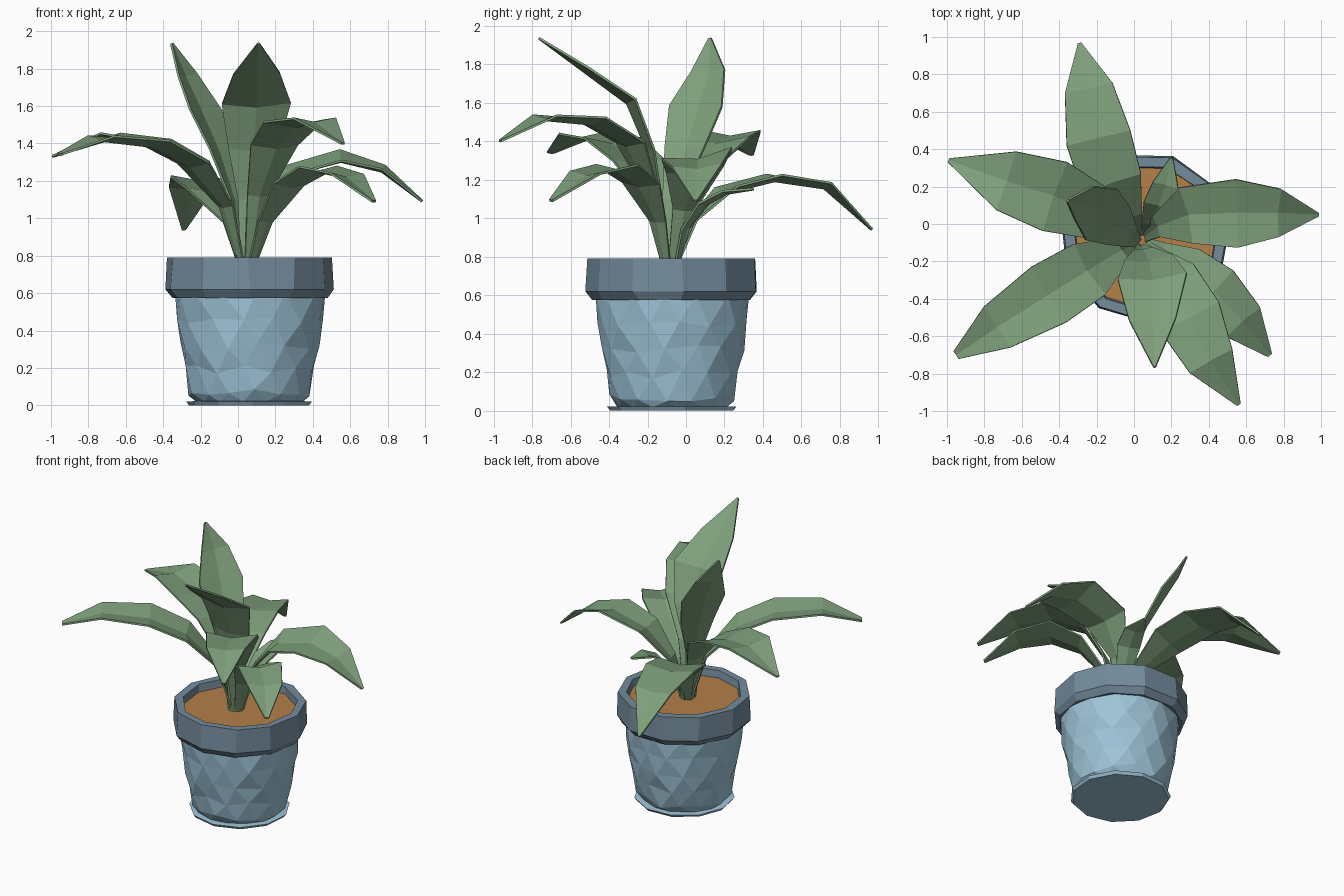
import bpy, bmesh, math, random
from mathutils import Vector, Matrix

if "Cube" in bpy.data.objects:
    bpy.data.objects.remove(bpy.data.objects["Cube"])

random.seed(4)
CX, CY = 0.062, -0.07  # pot axis


def material(name, rgb):
    m = bpy.data.materials.new(name)
    m.diffuse_color = (*rgb, 1)
    m.use_nodes = True
    m.node_tree.nodes["Principled BSDF"].inputs["Base Color"].default_value = m.diffuse_color
    return m


GREEN = material("leaf green", (0.21, 0.35, 0.20))
BLUE = material("pale blue glaze", (0.345, 0.555, 0.69))
SLATE = material("slate blue rim", (0.175, 0.26, 0.335))
SOIL = material("brown soil", (0.46, 0.215, 0.065))


def finish(name, bm, mat):
    bmesh.ops.recalc_face_normals(bm, faces=bm.faces)
    me = bpy.data.meshes.new(name)
    bm.to_mesh(me)
    bm.free()
    ob = bpy.data.objects.new(name, me)
    bpy.context.collection.objects.link(ob)
    me.materials.append(mat)
    return ob


def lathe(name, profile, sides, mat, turn=0.0, jitter=0.0, closed=False, caps=True, tri=False):
    """Revolve (radius, z) points into a faceted ring stack."""
    bm = bmesh.new()
    rings = []
    for k, (r, z) in enumerate(profile):
        inner = 0 < k < len(profile) - 1
        ring = []
        for i in range(sides):
            stagger = 0.5 * (k % 2) if tri else 0
            a = turn + math.tau * (i + stagger + random.uniform(-1, 1) * jitter * 20) / sides
            rr = r + random.uniform(-jitter, jitter)
            dz = random.uniform(-jitter, jitter) * 4 if inner and tri else 0
            ring.append(bm.verts.new((CX + rr * math.cos(a), CY + rr * math.sin(a), z + dz)))
        rings.append(ring)
    n = len(rings)
    for k in range(n if closed else n - 1):
        a, b = rings[k], rings[(k + 1) % n]
        for i in range(sides):
            j = (i + 1) % sides
            if not tri:
                bm.faces.new((a[i], a[j], b[j], b[i]))
            elif k % 2 == 0:
                bm.faces.new((a[i], a[j], b[i]))
                bm.faces.new((a[j], b[j], b[i]))
            else:
                bm.faces.new((a[i], a[j], b[j]))
                bm.faces.new((a[i], b[j], b[i]))
    if caps and not closed:
        bm.faces.new(rings[0])
        bm.faces.new(rings[-1])
    return finish(name, bm, mat)


# Pot: saucer, hand-faceted body, collar and soil
lathe("saucer", [(0.325, 0.0), (0.34, 0.02), (0.30, 0.022)], 11, BLUE, 0.2)
lathe("pot_body", [(0.285, 0.018), (0.325, 0.07), (0.347, 0.19), (0.372, 0.32), (0.39, 0.45), (0.403, 0.60)],
      14, BLUE, 0.1, jitter=0.006, tri=True)
lathe("pot_rim", [(0.375, 0.58), (0.42, 0.575), (0.455, 0.62), (0.445, 0.79), (0.39, 0.79), (0.38, 0.70)],
      11, SLATE, 0.12, jitter=0.003, closed=True)
lathe("soil", [(0.375, 0.70), (0.39, 0.738)], 11, SOIL, 0.12)


def leaf(name, path, widths, roll=0.0, fold=0.14):
    """Shallow V-section blade swept along a path of midrib points."""
    pts = [Vector(p) for p in path]
    heading = pts[-1] - pts[0]
    heading.z = 0
    side0 = heading.cross(Vector((0, 0, 1))).normalized()
    bm = bmesh.new()
    rows = []
    for i, p in enumerate(pts):
        t = (pts[min(i + 1, len(pts) - 1)] - pts[max(i - 1, 0)]).normalized()
        side = (side0 - t * side0.dot(t)).normalized()
        side = Matrix.Rotation(roll, 3, t) @ side
        up = side.cross(t)
        w = widths[i]
        lift = up * w * fold
        rows.append([bm.verts.new(p + side * s * w + (lift if s else -lift * 0.3)) for s in (-1, 0, 1)])
    for a, b in zip(rows, rows[1:]):
        for j in range(2):
            bm.faces.new((a[j], a[j + 1], b[j + 1], b[j]))
    ob = finish(name, bm, GREEN)
    mod = ob.modifiers.new("thickness", "SOLIDIFY")
    mod.thickness = 0.012
    mod.offset = 0
    return ob


# Leaves: midrib path, then half-width at each point
leaf("leaf_back", [(0.03, -0.06, 0.73), (-0.02, 0.04, 0.98), (-0.12, 0.22, 1.14), (-0.19, 0.46, 1.20),
                   (-0.24, 0.72, 1.16), (-0.29, 0.965, 0.94)], (0.025, 0.065, 0.165, 0.175, 0.13, 0.01))
leaf("leaf_left_back", [(0.02, -0.08, 0.73), (-0.07, -0.02, 1.08), (-0.23, 0.07, 1.29), (-0.43, 0.15, 1.39),
                        (-0.68, 0.23, 1.43), (-0.99, 0.34, 1.33)], (0.025, 0.065, 0.15, 0.195, 0.165, 0.012))
leaf("leaf_left_front", [(0.02, -0.10, 0.73), (-0.07, -0.14, 1.06), (-0.25, -0.25, 1.28), (-0.46, -0.38, 1.39),
                         (-0.73, -0.55, 1.42), (-0.95, -0.70, 1.34)], (0.025, 0.07, 0.16, 0.175, 0.13, 0.025))
leaf("leaf_tall_front", [(0.04, -0.12, 0.73), (0.05, -0.14, 1.10), (0.08, -0.20, 1.36), (0.10, -0.30, 1.60),
                         (0.10, -0.52, 1.76), (0.11, -0.765, 1.935)], (0.025, 0.05, 0.13, 0.185, 0.125, 0.006))
leaf("leaf_tall_left", [(0.02, -0.10, 0.73), (-0.02, -0.07, 1.10), (-0.10, 0.00, 1.36), (-0.19, 0.06, 1.57),
                        (-0.28, 0.12, 1.76), (-0.355, 0.125, 1.935)], (0.025, 0.055, 0.12, 0.16, 0.10, 0.008))
leaf("leaf_front_right", [(0.06, -0.11, 0.73), (0.11, -0.18, 1.12), (0.20, -0.30, 1.38), (0.30, -0.50, 1.495),
                          (0.41, -0.73, 1.515), (0.56, -0.965, 1.40)], (0.025, 0.065, 0.145, 0.175, 0.13, 0.012))
leaf("leaf_low_right", [(0.07, -0.10, 0.73), (0.15, -0.15, 0.98), (0.28, -0.24, 1.17), (0.43, -0.36, 1.255),
                        (0.58, -0.52, 1.22), (0.725, -0.70, 1.09)], (0.025, 0.055, 0.125, 0.15, 0.12, 0.015))
leaf("leaf_right", [(0.06, -0.07, 0.73), (0.13, -0.01, 1.04), (0.29, 0.05, 1.24), (0.55, 0.06, 1.31),
                    (0.77, 0.06, 1.255), (0.985, 0.05, 1.09)], (0.025, 0.06, 0.155, 0.185, 0.13, 0.01), roll=0.15)
leaf("leaf_small_back", [(0.06, -0.05, 0.73), (0.09, 0.00, 0.94), (0.13, 0.10, 1.07), (0.17, 0.21, 1.13),
                         (0.20, 0.35, 1.15)], (0.025, 0.05, 0.08, 0.07, 0.01))
